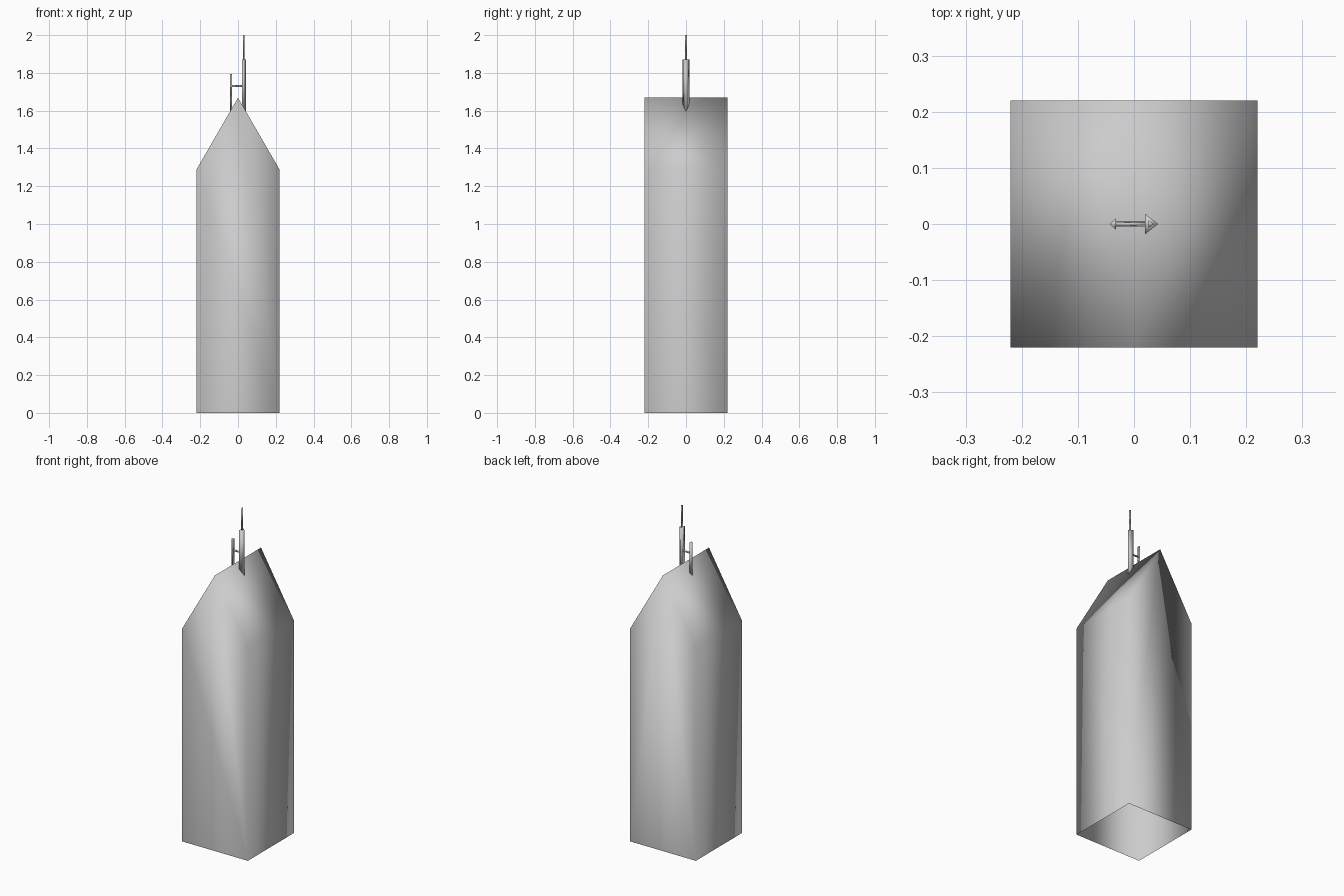
import bpy

if "Cube" in bpy.data.objects:
    bpy.data.objects.remove(bpy.data.objects["Cube"])


def prism(name, profile, start, end, axis, caps=True, smooth=True):
    """Extrude a 2D profile along an axis: 'z' uses (x, y), 'y' uses (x, z), 'x' uses (y, z)."""
    def place(p, t):
        a, b = p
        return {"z": (a, b, t), "y": (a, t, b), "x": (t, a, b)}[axis]
    n = len(profile)
    verts = [place(p, t) for t in (start, end) for p in profile]
    faces = [(i, (i + 1) % n, n + (i + 1) % n, n + i) for i in range(n)]
    if caps:
        faces += [tuple(range(n))[::-1], tuple(range(n, 2 * n))]
    if axis == "y":
        faces = [f[::-1] for f in faces]
    mesh = bpy.data.meshes.new(name)
    mesh.from_pydata(verts, [], faces)
    mesh.update()
    obj = bpy.data.objects.new(name, mesh)
    bpy.context.collection.objects.link(obj)
    for poly in mesh.polygons:
        poly.use_smooth = smooth
    return obj


def triangle(base_x, tip_x, half):
    """Triangle pointing along x, wound counter-clockwise."""
    pts = [(base_x, -half), (tip_x, 0), (base_x, half)]
    return pts if tip_x > base_x else pts[::-1]


# Tower: gabled house-shaped shell, ridge along y, smooth shaded, open underneath
W, EAVE, RIDGE = 0.22, 1.288, 1.669
gable = [(-W, 0), (W, 0), (W, EAVE), (0, RIDGE), (-W, EAVE)]
tower = prism("tower_body", gable, -W, W, "y")
import bmesh
bm = bmesh.new()
bm.from_mesh(tower.data)
floor = [f for f in bm.faces if all(v.co.z < 0.01 for v in f.verts)]
bmesh.ops.delete(bm, geom=floor, context="FACES_ONLY")
bm.to_mesh(tower.data)
bm.free()

# Tall mast with a thin needle on top
prism("tall_mast", triangle(0.02, 0.043, 0.018), 1.59, 1.87, "z")
prism("mast_needle", triangle(0.026, 0.035, 0.0065), 1.86, 2.0, "z")

# Short mast on the other roof slope
prism("short_mast", triangle(-0.032, -0.043, 0.0105), 1.59, 1.795, "z")

# Cross bar joining the two masts
prism("cross_bar", [(-0.0045, 1.726), (0.0045, 1.726), (0, 1.735)], -0.036, 0.024, "x")
